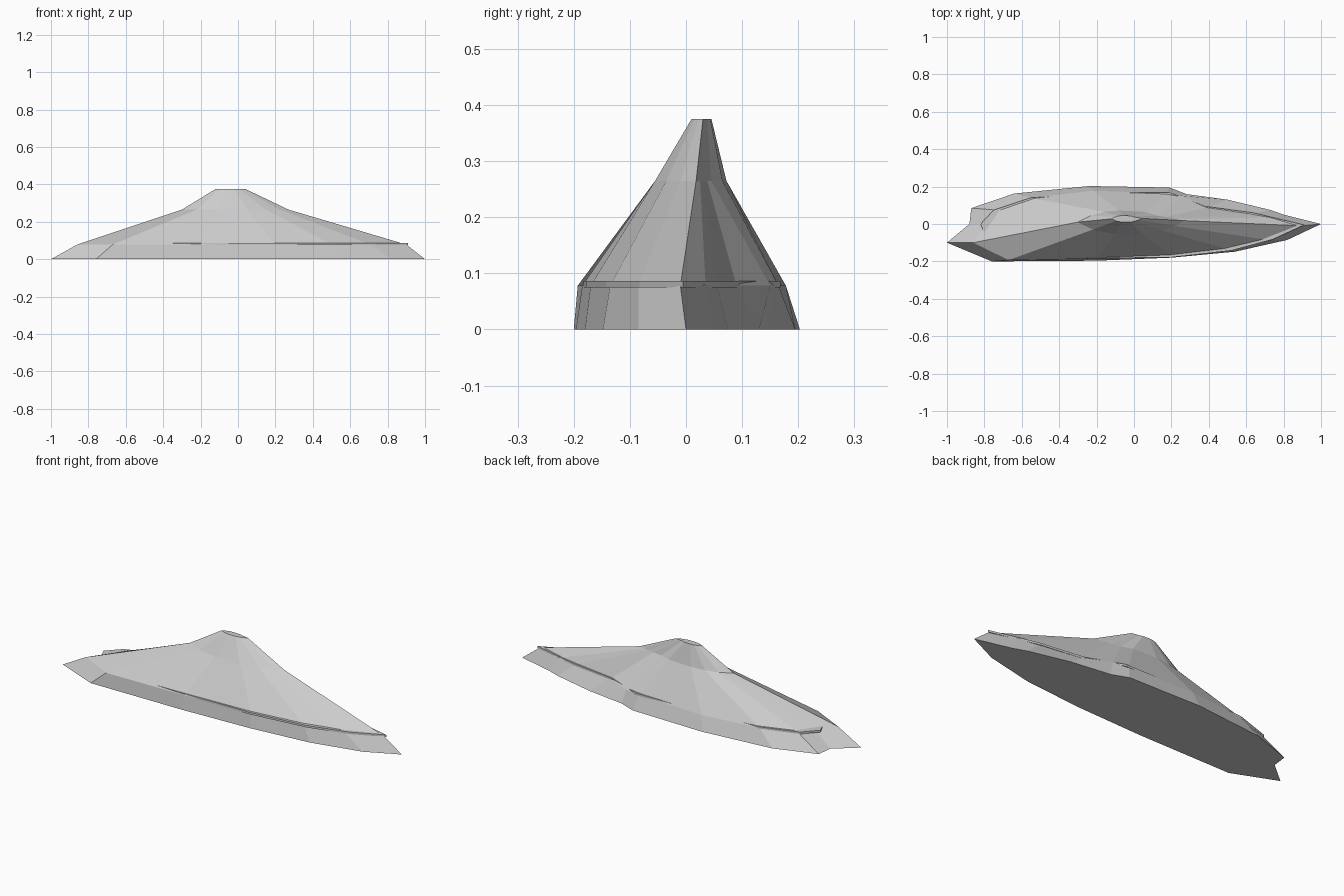
import bpy

# Outlines, counter-clockwise from the left tip
foot = [(-1, -.1), (-.76, -.2), (-.2, -.196), (.2, -.18), (.54, -.148), (.82, -.085),
        (1, 0), (.8, .05), (.73, .075), (.5, .13), (.28, .16), (.19, .195),
        (-.24, .203), (-.64, .163), (-.87, .085), (-.88, 0)]
shoulder = [(-.86, -.1), (-.67, -.193), (-.2, -.185), (.2, -.17), (.5, -.135), (.71, -.085),
            (.9, -.01), (.75, .035), (.64, .055), (.4, .09), (.26, .15), (.17, .165),
            (-.22, .178), (-.55, .14), (-.74, .075), (-.79, 0)]
neck = [(-.3, .01), (-.22, -.03), (-.1, -.055), (.05, -.055), (.15, -.035), (.22, -.01),
        (.27, .018), (.24, .025), (.21, .03), (.17, .038), (.12, .045), (.06, .065),
        (-.08, .072), (-.16, .065), (-.23, .045), (-.27, .025)]
summit = [((x + .015) * .28 - .04, (y - .01) * .28 + .028) for x, y in neck]
ledge = [(-.8, -.05), (-.65, -.182), (-.2, -.183), (.2, -.178), (.52, -.142), (.74, -.083),
         (.91, -.005), (.64, .06), (.38, .095), (.19, .168), (-.02, .168), (-.38, .15),
         (-.55, .141), (-.75, .075), (-.82, 0)]


def loft(name, layers):
    """Closed flat-shaded solid through stacked (outline, height) layers."""
    n = len(layers[0][0])
    verts = [(x, y, z) for ring, z in layers for x, y in ring]
    faces = [tuple(reversed(range(n))), tuple(range(len(verts) - n, len(verts)))]
    for k in range(len(layers) - 1):
        for i in range(n):
            j = (i + 1) % n
            faces.append((k * n + i, k * n + j, (k + 1) * n + j, (k + 1) * n + i))
    mesh = bpy.data.meshes.new(name)
    mesh.from_pydata(verts, [], faces)
    obj = bpy.data.objects.new(name, mesh)
    bpy.context.collection.objects.link(obj)
    return obj


# Rocky hill: steep skirt, broad slope, small flat peak
loft("hill", [(foot, 0), (shoulder, .078), (neck, .265), (summit, .375)])

# Thin ledge poking out of the slope just above the skirt
loft("ledge", [(ledge, .075), (ledge, .086)])
